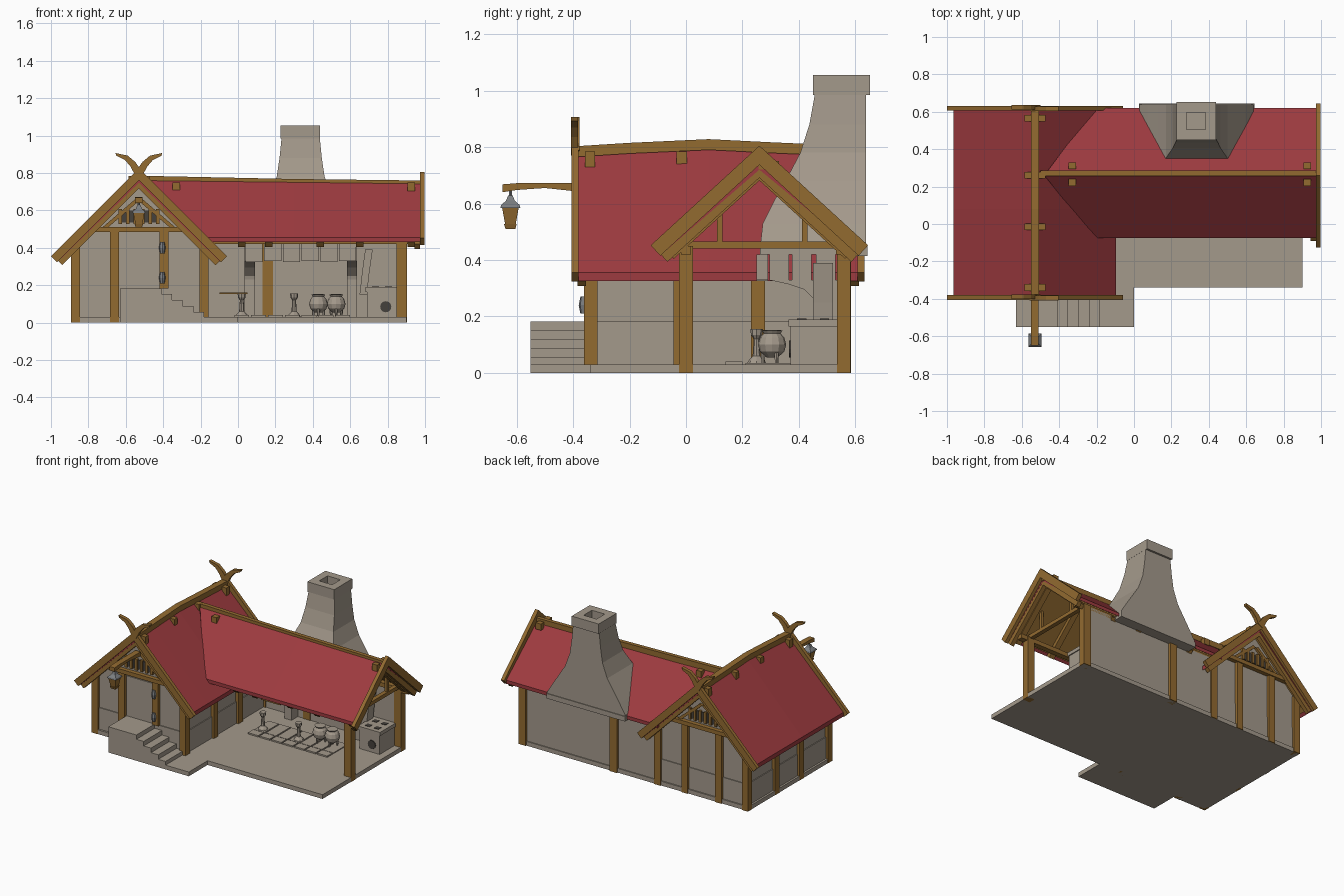
import bpy, bmesh, math
from mathutils import Vector, Matrix

if "Cube" in bpy.data.objects:
    bpy.data.objects.remove(bpy.data.objects["Cube"])

def material(name, rgb):
    m = bpy.data.materials.new(name)
    m.diffuse_color = (*rgb, 1)
    m.use_nodes = True
    m.node_tree.nodes["Principled BSDF"].inputs["Base Color"].default_value = m.diffuse_color
    return m

STONE = material("warm_grey_stone", (0.37, 0.32, 0.26))
WOOD = material("brown_wood", (0.29, 0.145, 0.03))
RED = material("red_roof", (0.34, 0.043, 0.05))
METAL = material("grey_metal", (0.2, 0.21, 0.22))
DARK = material("dark_opening", (0.06, 0.053, 0.045))

def loft(name, rings, mat):
    """Skin closed rings of equal length and cap both ends."""
    bm = bmesh.new()
    vs = [[bm.verts.new(p) for p in r] for r in rings]
    n = len(rings[0])
    for a, b in zip(vs, vs[1:]):
        for i in range(n):
            bm.faces.new((a[i], a[(i + 1) % n], b[(i + 1) % n], b[i]))
    bm.faces.new(vs[0][::-1])
    bm.faces.new(vs[-1])
    bmesh.ops.recalc_face_normals(bm, faces=bm.faces)
    me = bpy.data.meshes.new(name)
    bm.to_mesh(me)
    bm.free()
    me.materials.append(mat)
    ob = bpy.data.objects.new(name, me)
    bpy.context.collection.objects.link(ob)
    return ob

def prism(name, pts, axis, a, b, mat):
    put = {'x': lambda p, t: (t, p[0], p[1]), 'y': lambda p, t: (p[0], t, p[1]),
           'z': lambda p, t: (p[0], p[1], t)}[axis]
    return loft(name, [[put(p, t) for p in pts] for t in (a, b)], mat)

def box(name, x0, x1, y0, y1, z0, z1, mat):
    return prism(name, [(x0, y0), (x1, y0), (x1, y1), (x0, y1)], 'z', z0, z1, mat)

def lathe(name, prof, x, y, mat, sides=12, turn=0):
    rings = [[(x + r * math.cos(turn + k * math.tau / sides),
               y + r * math.sin(turn + k * math.tau / sides), z)
              for k in range(sides)] for r, z in prof]
    return loft(name, rings, mat)

def barge(name, axis, c, apex, half, tip, w, a, b):
    """Pair of sloping gable boards."""
    ang = math.atan2(apex - tip, half)
    for s in (-1, 1):
        prism(name, [(c, apex), (c + s * half, tip),
                     (c + s * (half - w * math.sin(ang)), tip - w * math.cos(ang)),
                     (c, apex - w / math.cos(ang))], axis, a, b, WOOD)

# --- base slab, landing and steps
prism("base_slab", [(-.63, -.55), (0, -.55), (0, -.34), (.9, -.34), (.9, .575),
                    (-.89, .575), (-.89, -.36), (-.63, -.36)], 'z', 0, .03, STONE)
box("landing", -.63, -.41, -.55, -.34, .03, .182, STONE)
for i, z in enumerate((.152, .12, .088, .056)):
    box("step", -.41 + i * .057, -.353 + i * .057, -.55, -.34, .03, z, STONE)

# --- left wing walls
C = -.53
prism("left_wing_walls", [(-.87, .02), (-.18, .02), (-.18, .405), (C, .735), (-.87, .405)],
      'y', -.34, .56, STONE)
box("wall_footing", -.876, -.174, -.346, .566, 0, .182, STONE)
# posts on gable fronts and long sides
for x, top in ((-.868, .41), (-.66, .49), (-.395, .49), (-.182, .41)):
    box("front_post", x - .024, x + .024, -.362, -.32, .182 if x == -.395 else 0, top, WOOD)
    box("back_post", x - .024, x + .024, .54, .582, 0, top, WOOD)
for y in (-.337, -.02, .255, .558):
    box("left_side_post", -.892, -.85, y - .024, y + .024, 0, .4, WOOD)
    box("inner_side_post", -.2, -.158, y - .024, y + .024, .02, .4, WOOD)
# gable tie beams, attic windows
for y, s in ((-.34, -1), (.56, 1)):
    ys = sorted((y - s * .01, y + s * .03))
    box("gable_tie_beam", C - .27, C + .27, *ys, .484, .512, WOOD)
    ys = sorted((y, y + s * .006))
    box("attic_window", C - .1, C + .1, *ys, .535, .6, DARK)
    ys = sorted((y, y + s * .016))
    for dx in (-.1, -.06, -.02, .02, .06, .1):
        box("window_bar", C + dx - .009, C + dx + .009, *ys, .528, .608, WOOD)
    for t in (-1, 1):
        prism("gable_brace", [(C + t * .02, .66), (C + t * .2, .505), (C + t * .17, .505),
                              (C, .65)], 'y', *ys, WOOD)
# front door with hinges
box("door", -.632, -.42, -.346, -.338, .182, .465, STONE)
for z in (.24, .40):
    lathe("door_hinge", [(.012, z - .03), (.018, z), (.012, z + .03)], -.405, -.362, METAL, 8)

# --- left wing roof with bowed ridge
bow = [(-.39, 0), (-.2, .012), (.08, .025), (.3, .014), (.615, 0)]
h = .435
loft("left_roof", [[(C - h, y, .355), (C, y, .778 + b), (C + h, y, .355), (C + h, y, .325),
                    (C, y, .748 + b), (C - h, y, .325)] for y, b in bow], RED)
prism("left_roof_lining", [(C - .41, .345), (C, .744), (C + .41, .345), (C + .41, .333),
                           (C, .732), (C - .41, .333)], 'y', -.375, .6, WOOD)
loft("left_ridge_beam", [[(C - .022, y, .765 + b), (C + .022, y, .765 + b),
                          (C + .022, y, .803 + b), (C - .022, y, .803 + b)] for y, b in bow], WOOD)
for y in (-.34, -.015, .26, .565):
    for s in (-1, 1):
        box("ridge_peg", C + s * .038 - .018, C + s * .038 + .018, y - .018, y + .018, .73, .785, WOOD)
horn = [(-.03, .79), (.02, .86), (.06, .893), (.125, .907), (.12, .892), (.075, .87),
        (.045, .835), (.01, .77)]
for y0, y1, i0, i1 in ((-.405, -.38, -.385, -.355), (.608, .632, .583, .612)):
    barge("left_gable_board", 'y', C, .825, .47, .355, .045, y0, y1)
    barge("left_gable_underboard", 'y', C, .768, .435, .333, .036, i0, i1)
    for s in (-1, 1):
        prism("gable_horn", [(C + s * x, z) for x, z in horn], 'y', y0 - s * .003, y1 - s * .003, WOOD)

# --- lantern on its arm
prism("lantern_arm", [(-.36, .672), (-.6, .672), (-.65, .668), (-.65, .64), (-.6, .648),
                      (-.5, .655), (-.36, .64)], 'x', C - .02, C + .02, WOOD)
q = math.pi / 4
LY = -.622
lathe("lantern_hanger", [(.006, .61), (.006, .65)], C, LY, METAL, 6)
lathe("lantern_roof", [(.05, .585), (.046, .595), (.022, .61), (.012, .628)], C, LY, METAL, 4, q)
lathe("lantern_body", [(.026, .525), (.042, .587)], C, LY, WOOD, 4, q)
lathe("lantern_foot", [(.024, .51), (.032, .527)], C, LY, WOOD, 4, q)

# --- right wing: back wall, posts, plates
box("back_wall", -.2, .89, .54, .568, .02, .44, STONE)
for x, y, top in ((.875, 0, .45), (.875, .558, .45), (.16, .56, .43)):
    box("workshop_post", x - .028, x + .028, y - .024, y + .024, 0, top, WOOD)
for y in (.0, .55):
    box("wall_plate", -.18, .95, y - .018, y + .018, .42, .45, WOOD)
box("end_tie_beam", .855, .885, -.01, .54, .44, .466, WOOD)
for y in (.12, .42):
    box("end_strut", .86, .88, y - .01, y + .01, .466, .6, WOOD)

# --- right wing roof, cut back at the valley
R = .26
def chevron(xr, xe, top, t):
    return [(xe, R - .335, .455), (xr, R, top), (xe, R + .36, .447), (xe, R + .36, .447 - t),
            (xr, R, top - t), (xe, R - .335, .455 - t)]
loft("right_roof", [chevron(-.48, -.21, .762, .025), chevron(.3, .3, .753, .025),
                    chevron(.975, .975, .745, .025)], RED)
prism("right_roof_lining", [(-.05, .448), (R, .722), (.595, .44), (.595, .428), (R, .71),
                            (-.05, .436)], 'x', -.2, .97, WOOD)
loft("right_ridge_beam", [[(x, R - .003, z - .04), (x, R + .025, z - .04), (x, R + .025, z),
                           (x, R - .003, z)] for x, z in ((-.5, .785), (.3, .768), (.98, .76))], WOOD)
for x in (-.33, .925):
    for y in (.222, .312):
        box("ridge_peg", x - .02, x + .02, y - .018, y + .018, .705, .75, WOOD)
barge("right_gable_board", 'x', R, .805, .385, .452, .05, .972, .998)
barge("right_gable_underboard", 'x', R, .74, .35, .42, .036, .945, .974)
for x in (.02, .165, .44, .65, .925):
    barge("rafter", 'x', R, .725, .325, .428, .032, x - .02, x + .02)

# --- chimney hood, shaft and hollow cap
X = .335
flue = [(.305, .262, .42), (.305, .264, .46), (.262, .272, .53), (.21, .312, .61),
        (.165, .352, .68), (.128, .405, .78), (.113, .437, .88), (.102, .457, .99)]
loft("chimney", [[(X - w, y, z), (X + w, y, z), (X + w, .638, z), (X - w, .638, z)]
                 for w, y, z in flue], STONE)
box("chimney_back_lip", X - .308, X + .308, .56, .643, .415, .45, STONE)
x0, x1, y0, y1 = .227, .438, .45, .652
box("cap_front", x0, x1, y0, y0 + .055, .985, 1.055, STONE)
box("cap_back", x0, x1, y1 - .055, y1, .985, 1.055, STONE)
box("cap_left", x0, x0 + .055, y0 + .055, y1 - .055, .985, 1.055, STONE)
box("cap_right", x1 - .055, x1, y0 + .055, y1 - .055, .985, 1.055, STONE)

# --- hearth: stone lintel, pillars and curved brackets
for i in range(6):
    a = .04 + i * .1
    box("lintel_stone", a, a + .092, .25, .29, .325 + .006 * (i % 2), .42, STONE)
for a in (.035, .582):
    for y in (.295, .375, .46):
        box("side_lintel_stone", a, a + .055, y, y + .07, .33, .42, STONE)
    box("hearth_pillar", a, a + .055, .47, .54, .03, .33, STONE)
    prism("hearth_bracket", [(.29, .33), (.48, .33), (.48, .19), (.465, .25), (.42, .295),
                             (.36, .315)], 'x', a, a + .055, STONE)
# paving stones in front of the hearth
for i in range(7):
    box("paving_stone", -.02 + i * .09, .06 + i * .09, .14, .2, .03, .04, STONE)
    box("paving_stone", -.02 + i * .09, .06 + i * .09, .21, .37, .03, .036, STONE)

# --- stove with round openings and a bent flue
box("stove", .69, .85, .37, .54, .03, .188, STONE)
box("stove_top", .683, .857, .363, .54, .165, .19, STONE)
for x in (.735, .805):
    for y in (.41, .49):
        box("stove_hole", x - .018, x + .018, y - .016, y + .016, .185, .193, DARK)
d = [(.79 + .03 * math.cos(k * math.tau / 12), .085 + .03 * math.sin(k * math.tau / 12)) for k in range(12)]
prism("stove_mouth", d, 'y', .364, .372, DARK)
prism("stove_flue", [(.65, .15), (.69, .15), (.7, .25), (.72, .39), (.68, .39), (.665, .28)],
      'y', .45, .52, STONE)

# --- cauldrons, stands and bench
for x in (.43, .525):
    lathe("cauldron", [(.02, .055), (.043, .075), (.05, .1), (.043, .125), (.03, .14),
                       (.037, .15), (.028, .152)], x, .305, STONE, 12)
    for k in range(3):
        t = k * math.tau / 3 + .5
        lathe("cauldron_leg", [(.006, .035), (.009, .075)], x + .032 * math.cos(t),
              .305 + .032 * math.sin(t), STONE, 6)
for x in (.02, .3):
    lathe("work_stand", [(.035, .03), (.03, .042), (.014, .06), (.01, .12), (.02, .135), (.022, .155)],
          x, .25, STONE, 8)
box("bench_top", -.1, .05, .4, .53, .152, .162, WOOD)
